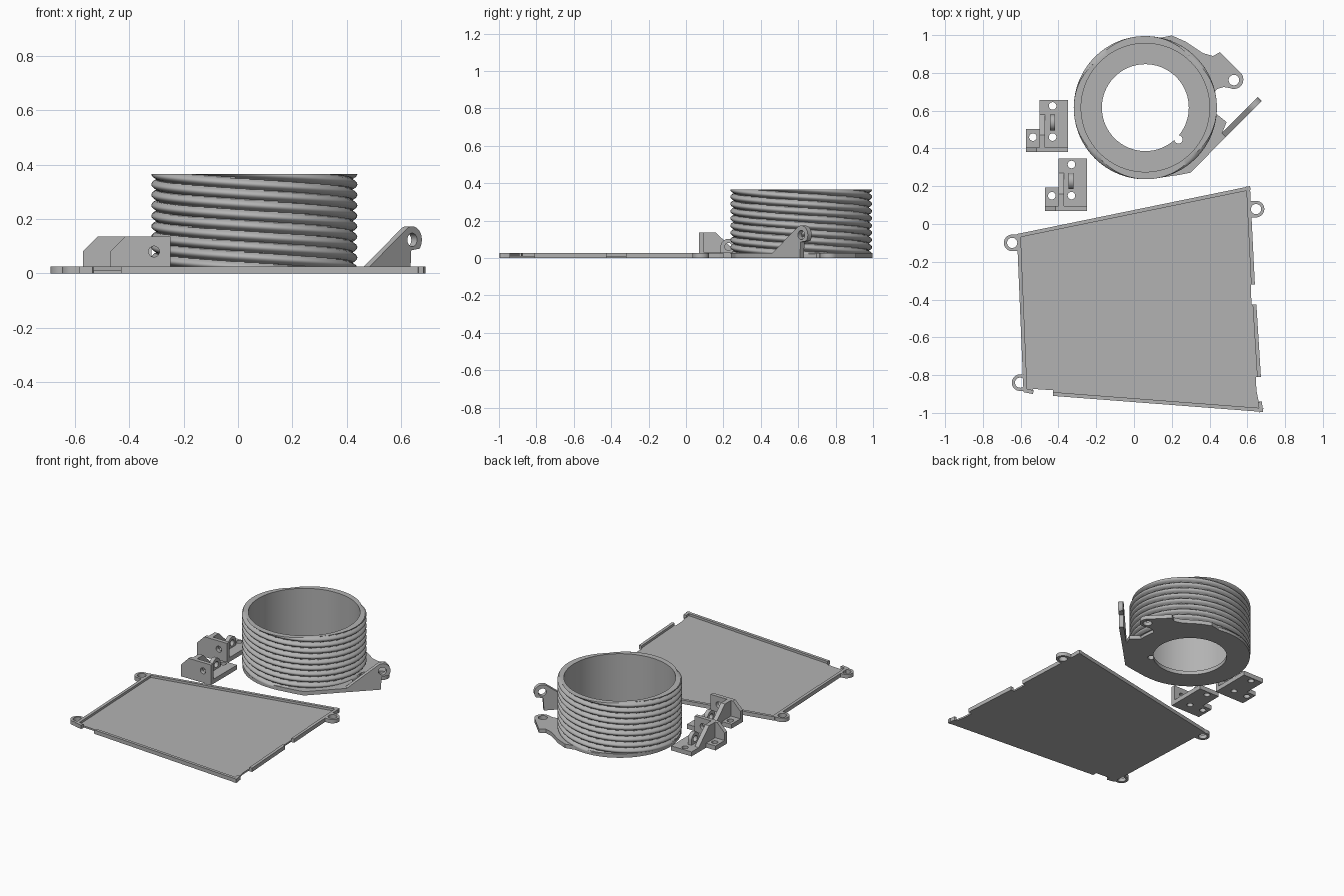
import bpy, bmesh
from math import pi, sin, cos, atan2, hypot
from mathutils import Vector, Matrix

if "Cube" in bpy.data.objects:
    bpy.data.objects.remove(bpy.data.objects["Cube"])

grey = bpy.data.materials.new("plain_grey")
grey.use_nodes = True
colour = (0.45, 0.45, 0.45, 1)
grey.diffuse_color = colour
grey.node_tree.nodes["Principled BSDF"].inputs["Base Color"].default_value = colour
THICK = 0.026


def finish(name, bm, smooth=True):
    bmesh.ops.recalc_face_normals(bm, faces=bm.faces)
    mesh = bpy.data.meshes.new(name)
    bm.to_mesh(mesh)
    bm.free()
    mesh.materials.append(grey)
    ob = bpy.data.objects.new(name, mesh)
    bpy.context.collection.objects.link(ob)
    if smooth:
        shade(ob)
    return ob


def shade(ob):
    bpy.ops.object.select_all(action='DESELECT')
    ob.select_set(True)
    bpy.context.view_layer.objects.active = ob
    bpy.ops.object.shade_smooth_by_angle(angle=0.6)


def prism(name, pts, low, high, frame=Matrix()):
    """Extrude a flat outline from low to high, then place it with a matrix."""
    bm = bmesh.new()
    face = bm.faces.new([bm.verts.new((x, y, low)) for x, y in pts])
    ext = bmesh.ops.extrude_face_region(bm, geom=[face])
    verts = [v for v in ext["geom"] if isinstance(v, bmesh.types.BMVert)]
    bmesh.ops.translate(bm, verts=verts, vec=(0, 0, high - low))
    bm.transform(frame)
    return finish(name, bm)


def box(name, x0, x1, y0, y1, z0, z1):
    return prism(name, [(x0, y0), (x1, y0), (x1, y1), (x0, y1)], z0, z1)


def arc(cx, cy, r, start=0.0, end=2 * pi, n=32):
    full = abs(end - start) > 6.28
    steps = n if full else n + 1
    return [(cx + r * cos(start + (end - start) * i / n),
             cy + r * sin(start + (end - start) * i / n)) for i in range(steps)]


def combine(ob, other, operation):
    mod = ob.modifiers.new("cut", 'BOOLEAN')
    mod.object, mod.operation, mod.solver = other, operation, 'EXACT'
    bpy.ops.object.select_all(action='DESELECT')
    bpy.context.view_layer.objects.active = ob
    ob.select_set(True)
    bpy.ops.object.modifier_apply(modifier=mod.name)
    bpy.data.objects.remove(other)
    shade(ob)


def drill(ob, x, y, r, frame=Matrix(), n=32):
    combine(ob, prism("cutter", arc(x, y, r, n=n), -1, 1, frame), 'DIFFERENCE')


# Threaded ring: radius follows four left-handed helical ridges
CX, CY, TOP = 0.06, 0.616, 0.365
STARTS, PITCH, SEGS, ROWS = 4, 0.0385, 128, 90
bm = bmesh.new()
columns = []
for i in range(SEGS):
    a = 2 * pi * i / SEGS
    profile = []
    for k in range(ROWS + 1):
        z = 0.02 + (TOP - 0.02) * k / ROWS
        phase = (z / PITCH + STARTS * i / SEGS) % 1.0
        profile.append((0.355 + 0.024 * abs(sin(pi * phase)) ** 0.7, z))
    profile += [(0.34, TOP), (0.34, 0.02)]
    columns.append([bm.verts.new((CX + r * cos(a), CY + r * sin(a), z)) for r, z in profile])
for i in range(SEGS):
    a, b = columns[i], columns[(i + 1) % SEGS]
    for k in range(len(a)):
        m = (k + 1) % len(a)
        bm.faces.new((a[k], b[k], b[m], a[m]))
finish("threaded_ring", bm)

# Ring floor with a keyed opening
floor = prism("ring_floor", arc(CX, CY, 0.375, n=96), 0, THICK)
drill(floor, CX, CY, 0.23, n=96)
drill(floor, 0.235, 0.448, 0.022)

# Flat mounting ear
ear = prism("flat_ear", [(0.06, 0.97), (0.2, 0.998), (0.275, 0.965), (0.365, 0.905),
            (0.418, 0.889), (0.455, 0.91)] + arc(0.529, 0.765, 0.05, 0.8, -2.0, 14)
            + [(0.476, 0.725), (0.44, 0.715), (0.42, 0.69), (0.425, 0.6), (0.35, 0.65)], 0, THICK)
drill(ear, 0.529, 0.762, 0.028)

# Foot of the upright lug, and the lug standing along the diagonal
prism("lug_foot", [(0.1, 0.24), (0.24, 0.26), (0.30, 0.272), (0.49, 0.465), (0.47, 0.49),
      (0.49, 0.54), (0.44, 0.58), (0.38, 0.6), (0.28, 0.38)], 0, THICK)
along = Vector((1, 1, 0)).normalized()
up = Vector((0, 0, 1))
side = along.cross(up)
diagonal = Matrix((along, up, side)).transposed().to_4x4()
diagonal.translation = (0.45, 0.425, 0)
lug = prism("upright_lug", [(-0.13, 0), (0.26, 0), (0.265, 0.085)]
            + arc(0.27, 0.123, 0.05, -0.7, 2.3, 20) + [(0.05, THICK), (-0.13, THICK)],
            -0.03, 0, diagonal)
drill(lug, 0.27, 0.123, 0.025, diagonal)

# Tray: thin floor with notched edges
tray = [(-0.62, -0.053), (0.614, 0.2), (0.64, -0.32), (0.618, -0.32), (0.622, -0.425),
        (0.648, -0.425), (0.672, -0.81), (0.645, -0.81), (0.648, -0.88), (0.66, -0.94),
        (0.677, -0.94), (0.683, -0.995), (-0.43, -0.91), (-0.43, -0.88), (-0.535, -0.873),
        (-0.535, -0.9), (-0.585, -0.89)]
prism("tray_floor", tray, 0, 0.011)


def rim(name, p, q, width=0.02):
    """Raised strip on the left-hand side of the line from p to q."""
    d = hypot(q[0] - p[0], q[1] - p[1])
    nx, ny = -(q[1] - p[1]) / d * width, (q[0] - p[0]) / d * width
    prism(name, [p, q, (q[0] + nx, q[1] + ny), (p[0] + nx, p[1] + ny)], 0, THICK)


rim("rim_back", tray[1], tray[0])
rim("rim_left", tray[0], tray[16])
rim("rim_front_left", tray[16], tray[15])
rim("rim_front", tray[12], tray[11])
rim("rim_right_corner", tray[11], tray[10])
rim("rim_right_front", tray[6], tray[5])
rim("rim_right_back", tray[2], tray[1])

# Screw ears of the tray
for name, x, y, tx in (("back_left", 0.646, 0.079, 0.61), ("back_right", -0.645, -0.1, -0.6),
                       ("front_right", -0.603, -0.84, -0.575)):
    a = 0 if tx < x else pi
    pts = arc(x, y, 0.044, a - pi / 2, a + pi / 2, 16)
    ob = prism("tray_ear_" + name, pts + [(tx, pts[-1][1]), (tx, pts[0][1])], 0, THICK)
    drill(ob, x, y, 0.027)

# Two identical brackets
for n, (bx, by) in enumerate(((-0.571, 0.38), (-0.471, 0.07))):
    place = Matrix.Translation((bx, by, 0))
    upright = place @ Matrix.Rotation(pi / 2, 4, 'X')
    sideways = place @ Matrix(((0, 0, 1, 0), (1, 0, 0, 0), (0, 1, 0, 0), (0, 0, 0, 1)))
    tag = "bracket_%d_" % (n + 1)
    base = prism(tag + "base", [(0, 0), (0.222, 0), (0.222, 0.276), (0.07, 0.276),
                 (0.07, 0.122), (0, 0.122)], 0, 0.03, place)
    for hx, hy in ((0.036, 0.08), (0.14, 0.245), (0.14, 0.08)):
        drill(base, hx, hy, 0.02, place)
    wall = prism(tag + "wall", [(0, 0), (0.222, 0), (0.222, 0.135), (0.055, 0.135), (0, 0.08)],
                 -0.026, 0, upright)
    drill(wall, 0.162, 0.08, 0.02, upright)
    prism(tag + "gusset", [(0.02, 0.02), (0.02, 0.135), (0.09, 0.135), (0.2, 0.03), (0.2, 0.02)],
          0.07, 0.1, sideways)
    eye = prism(tag + "eye", [(0.115, 0.02)] + [(0.2, 0.02)]
                + arc(0.157, 0.06, 0.042, 0, pi, 16), 0.125, 0.152, sideways)
    drill(eye, 0.157, 0.06, 0.02, sideways)
